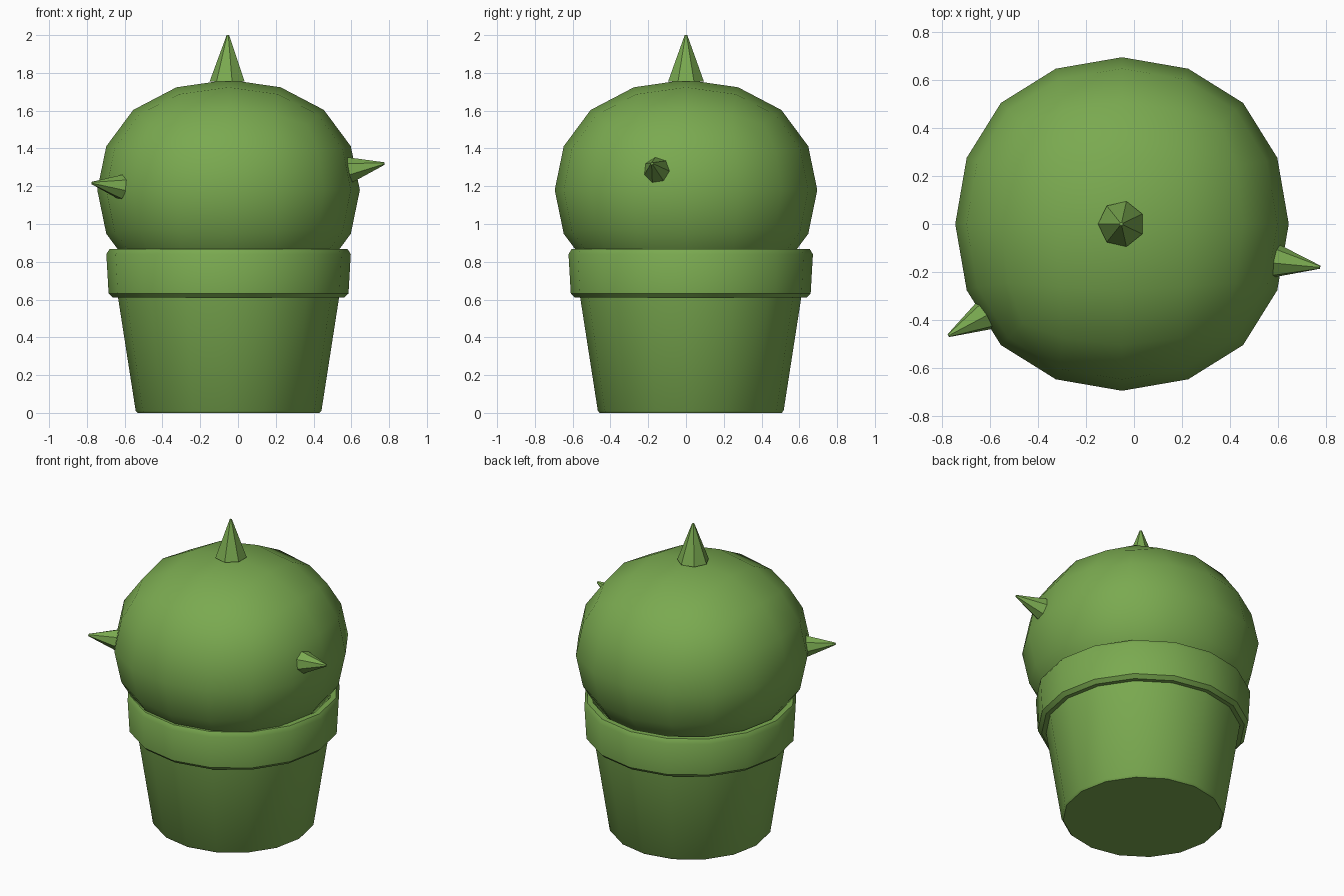
import bpy, bmesh, math
from mathutils import Vector

if "Cube" in bpy.data.objects:
    bpy.data.objects.remove(bpy.data.objects["Cube"])

green = bpy.data.materials.new("leaf green")
green.diffuse_color = (0.195, 0.40, 0.08, 1)
green.use_nodes = True
green.node_tree.nodes["Principled BSDF"].inputs["Base Color"].default_value = green.diffuse_color


def finish(obj):
    obj.data.materials.append(green)
    bpy.ops.object.select_all(action='DESELECT')
    obj.select_set(True)
    bpy.context.view_layer.objects.active = obj
    bpy.ops.object.shade_smooth_by_angle(angle=math.radians(35))


def new_object(name, bm):
    bmesh.ops.recalc_face_normals(bm, faces=bm.faces)
    mesh = bpy.data.meshes.new(name)
    bm.to_mesh(mesh)
    bm.free()
    obj = bpy.data.objects.new(name, mesh)
    bpy.context.collection.objects.link(obj)
    return obj


def lathe(name, profile, centre, sides):
    """Revolve (radius, height) points and cap both ends."""
    bm = bmesh.new()
    rings = []
    for r, z in profile:
        rings.append([bm.verts.new((centre[0] + r * math.cos(2 * math.pi * i / sides),
                                    centre[1] + r * math.sin(2 * math.pi * i / sides), z))
                      for i in range(sides)])
    for a, b in zip(rings, rings[1:]):
        for i in range(sides):
            j = (i + 1) % sides
            bm.faces.new((a[i], a[j], b[j], b[i]))
    bm.faces.new(rings[0])
    bm.faces.new(rings[-1])
    finish(new_object(name, bm))


def spike(name, base, tip, radius):
    """Seven-sided cone with a slightly blunt tip, from base to tip."""
    base, tip = Vector(base), Vector(tip)
    axis = tip - base
    bm = bmesh.new()
    bmesh.ops.create_cone(bm, cap_ends=True, segments=7, radius1=radius,
                          radius2=0.007, depth=axis.length)
    # turn one corner towards -x
    for v in bm.verts:
        v.co.x, v.co.y = v.co.y, -v.co.x
    corner = min((v for v in bm.verts if v.co.z < 0), key=lambda v: v.co.x)
    turn = math.pi - math.atan2(corner.co.y, corner.co.x)
    c, s = math.cos(turn), math.sin(turn)
    for v in bm.verts:
        v.co.x, v.co.y = c * v.co.x - s * v.co.y, s * v.co.x + c * v.co.y
    rot = Vector((0, 0, 1)).rotation_difference(axis)
    for v in bm.verts:
        v.co = rot @ v.co + (base + tip) / 2
    finish(new_object(name, bm))


# Pot with thick bevelled rim and hollow top
lathe("pot", [(0.482, 0.0), (0.492, 0.012), (0.585, 0.61), (0.612, 0.61),
              (0.635, 0.632), (0.647, 0.84), (0.630, 0.868), (0.595, 0.868),
              (0.580, 0.84), (0.565, 0.66)], (-0.05, 0.025), 16)

# Cactus body: a subdivided cube, rounded and flattened
bm = bmesh.new()
bmesh.ops.create_cube(bm, size=2)
body = new_object("cactus_body", bm)
sub = body.modifiers.new("round", 'SUBSURF')
sub.levels = sub.render_levels = 2
bpy.context.view_layer.objects.active = body
bpy.ops.object.modifier_apply(modifier="round")
reach = max(v.co.x for v in body.data.vertices)
for v in body.data.vertices:
    v.co *= 0.695 / reach
    v.co = Vector((v.co.x - 0.05, v.co.y, v.co.z * 0.84 + 1.18))
finish(body)

# Spikes
spike("top_spike", (-0.053, 0, 1.755), (-0.053, 0, 2.0), 0.097)
spike("right_spike", (0.595, -0.155, 1.285), (0.775, -0.18, 1.32), 0.07)
spike("left_spike", (-0.62, -0.38, 1.195), (-0.773, -0.465, 1.217), 0.067)
